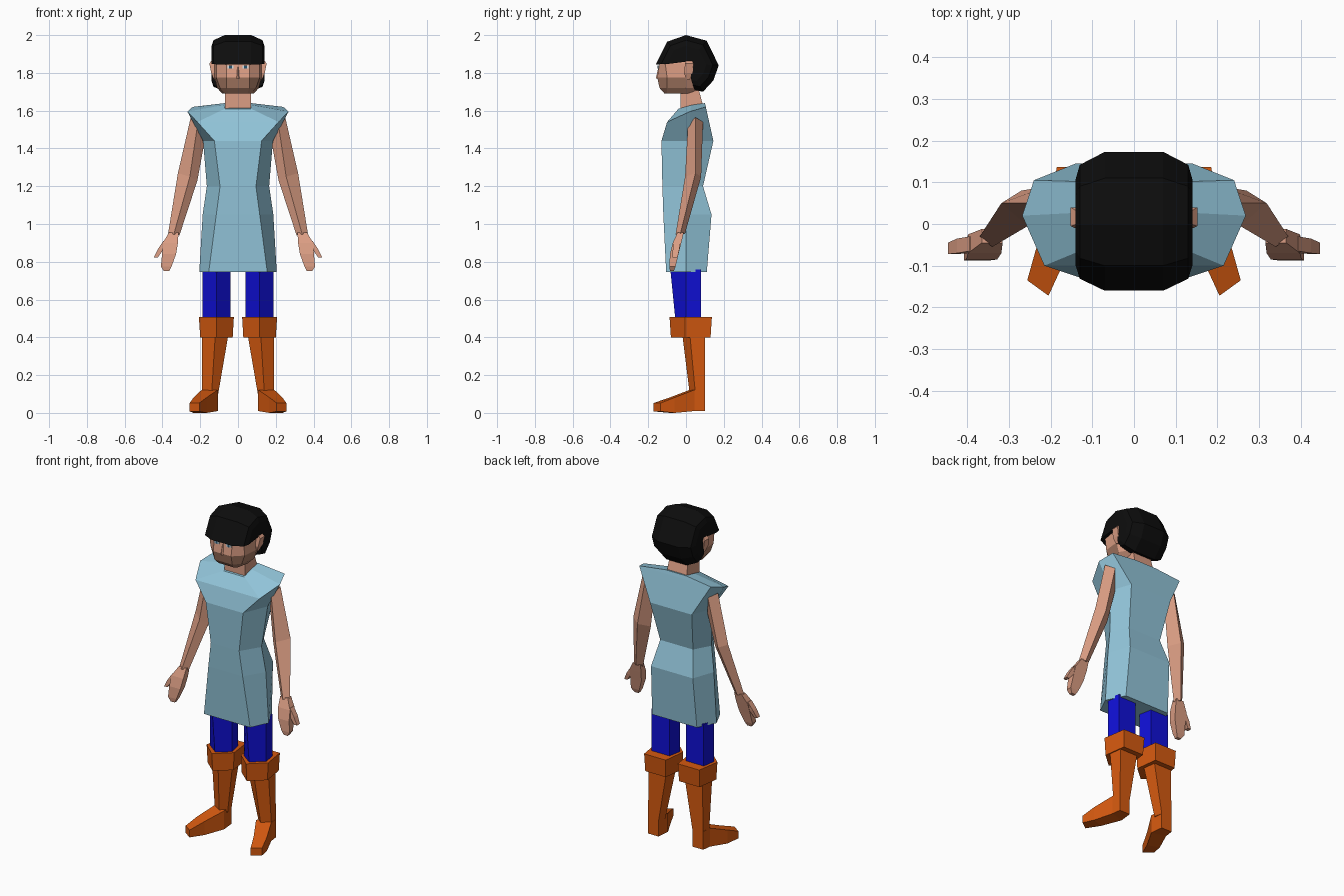
import bpy, bmesh
from mathutils import Vector


def material(name, r, g, b):
    m = bpy.data.materials.new(name)
    m.diffuse_color = (r, g, b, 1)
    return m


SKIN = material("skin", .71, .34, .23)
STUBBLE = material("stubble", .40, .20, .13)
CLOTH = material("light_blue_cloth", .29, .56, .70)
BLUE = material("blue_cloth", .005, .005, .68)
LEATHER = material("orange_leather", .66, .10, .005)
HAIR = material("black_hair", .004, .004, .004)
WHITE = material("eye_white", .75, .85, .9)
IRIS = material("eye_blue", .02, .09, .16)


def loft(name, rings, mat, mirror=False):
    """Skin a tube through rings of equal point count and cap both ends."""
    bm = bmesh.new()
    vs = [[bm.verts.new(p) for p in ring] for ring in rings]
    n = len(vs[0])
    for a, b in zip(vs, vs[1:]):
        for i in range(n):
            j = (i + 1) % n
            bm.faces.new((a[i], a[j], b[j], b[i]))
    bm.faces.new(vs[0][::-1])
    bm.faces.new(vs[-1])
    bmesh.ops.recalc_face_normals(bm, faces=bm.faces)
    me = bpy.data.meshes.new(name)
    bm.to_mesh(me)
    bm.free()
    me.materials.append(mat)
    ob = bpy.data.objects.new(name, me)
    bpy.context.collection.objects.link(ob)
    if mirror:
        m = ob.modifiers.new("mirror", 'MIRROR')
        m.use_mirror_merge = False
    return ob


def whole(half):
    """Complete a half ring (front to back) across x = 0."""
    return half + [(-x, y, z) for x, y, z in reversed(half)]


def flat(z, *pts):
    return [(x, y, z) for x, y in pts]


def quad(x0, x1, y0, y1, z):
    return flat(z, (x0, y0), (x1, y0), (x1, y1), (x0, y1))


def plate(name, x, y, z, w, h, d, mat):
    r = [quad(x - w, x + w, y - d, y + d, z + s * h) for s in (-1, 1)]
    return loft(name, r, mat, True)


# Tunic with flared shoulders
loft("tunic", [whole(r) for r in (
    flat(.745, (.155, -.105), (.205, 0), (.15, .11)),
    flat(1.05, (.115, -.12), (.187, 0), (.14, .135)),
    flat(1.20, (.095, -.125), (.165, -.01), (.11, .09)),
    flat(1.44, (.125, -.13), (.185, .02), (.14, .145)),
    [(.215, -.10, 1.54), (.268, .02, 1.595), (.24, .105, 1.62)],
    [(.07, -.04, 1.61), (.075, .03, 1.63), (.07, .10, 1.64)])], CLOTH)

# Neck
loft("neck", [whole(r) for r in (
    flat(1.59, (.068, -.03), (.068, .10)),
    flat(1.74, (.068, -.03), (.06, .06)))], SKIN)

# Head, lower front faces get stubble
head = loft("head", [whole(r) for r in (
    flat(1.692, (.05, -.115), (.07, -.10), (.085, -.03), (.05, .04)),
    flat(1.72, (.06, -.14), (.095, -.10), (.11, 0), (.07, .07)),
    flat(1.775, (.06, -.152), (.115, -.10), (.125, 0), (.08, .11)),
    flat(1.85, (.06, -.14), (.115, -.11), (.125, 0), (.08, .12)),
    flat(1.93, (.05, -.09), (.10, -.07), (.11, 0), (.07, .09)))], SKIN)
head.data.materials.append(STUBBLE)
for f in head.data.polygons:
    if f.center.z < 1.77 and f.center.y < -.02:
        f.material_index = 1

loft("nose", [flat(1.77, (-.016, -.145), (0, -.160), (.016, -.145)),
              flat(1.83, (-.008, -.138), (0, -.146), (.008, -.138))], SKIN)
plate("eye", .04, -.144, 1.832, .016, .008, .004, WHITE)
plate("iris", .04, -.146, 1.832, .007, .008, .004, IRIS)
loft("ear", [quad(.115, .128, 0, .02, 1.765),
             quad(.115, .142, -.01, .035, 1.80),
             quad(.115, .152, -.005, .04, 1.85),
             quad(.115, .135, 0, .03, 1.87)], SKIN, True)

# Hair: side profile lofted across x
profile = [(-.16, 1.845), (-.10, 1.965), (0, 2.0), (.11, 1.97), (.173, 1.84),
           (.145, 1.76), (.09, 1.70), (.045, 1.71), (.04, 1.82), (0, 1.865)]
loft("hair", [[(x, y * s, 1.85 + (z - 1.85) * s) for y, z in profile]
              for x, s in ((-.140, .62), (-.130, .82), (-.07, 1),
                           (.07, 1), (.130, .82), (.140, .62))], HAIR)

# Arms
loft("arm", [
    [(.25, .05, 1.565), (.215, .01, 1.52), (.18, .05, 1.42), (.21, .09, 1.54)],
    [(.318, .05, 1.27), (.255, -.005, 1.25), (.215, .03, 1.23), (.27, .08, 1.25)],
    [(.37, -.03, .95), (.34, -.055, .945), (.31, -.03, .94), (.34, -.005, .95)]],
    SKIN, True)

# Hands
loft("hand", [quad(.315, .365, -.045, -.012, .955),
              quad(.318, .398, -.07, -.025, .90),
              quad(.328, .402, -.085, -.04, .84),
              quad(.352, .408, -.088, -.055, .775),
              quad(.365, .392, -.085, -.065, .75)], SKIN, True)
loft("thumb", [quad(.37, .395, -.065, -.03, .91),
               quad(.395, .425, -.07, -.035, .865),
               quad(.425, .446, -.072, -.045, .822)], SKIN, True)


def pentagon(z, front, sides, backs, y_front, y_side, y_back):
    return flat(z, (front, y_front), (sides[1], y_side), (backs[1], y_back),
                (backs[0], y_back), (sides[0], y_side))


# Trouser legs
loft("trouser_leg", [
    pentagon(.48, .115, (.04, .188), (.055, .175), -.055, 0, .08),
    pentagon(.76, .115, (.04, .188), (.055, .175), -.083, 0, .08)], BLUE, True)

# Boots: cuff, shaft and turned-out foot
loft("boot_cuff", [
    pentagon(.40, .115, (.028, .20), (.045, .182), -.08, -.005, .13),
    pentagon(.507, .115, (.022, .207), (.04, .185), -.087, -.005, .137)], LEATHER, True)
loft("boot_shaft", [
    pentagon(.42, .12, (.05, .19), (.06, .18), -.02, .02, .10),
    pentagon(.10, .14, (.105, .19), (.115, .185), .02, .05, .10)], LEATHER, True)


def foot_ring(a, b, z0, z1):
    return [(*a, z0), (*b, z0), (*b, z1), (*a, z1)]


loft("boot_foot", [
    foot_ring((.115, .10), (.185, .10), .01, .12),
    foot_ring((.107, .02), (.192, .045), .01, .122),
    foot_ring((.165, -.085), (.235, -.06), 0, .082),
    foot_ring((.205, -.172), (.256, -.135), .008, .052)], LEATHER, True)
